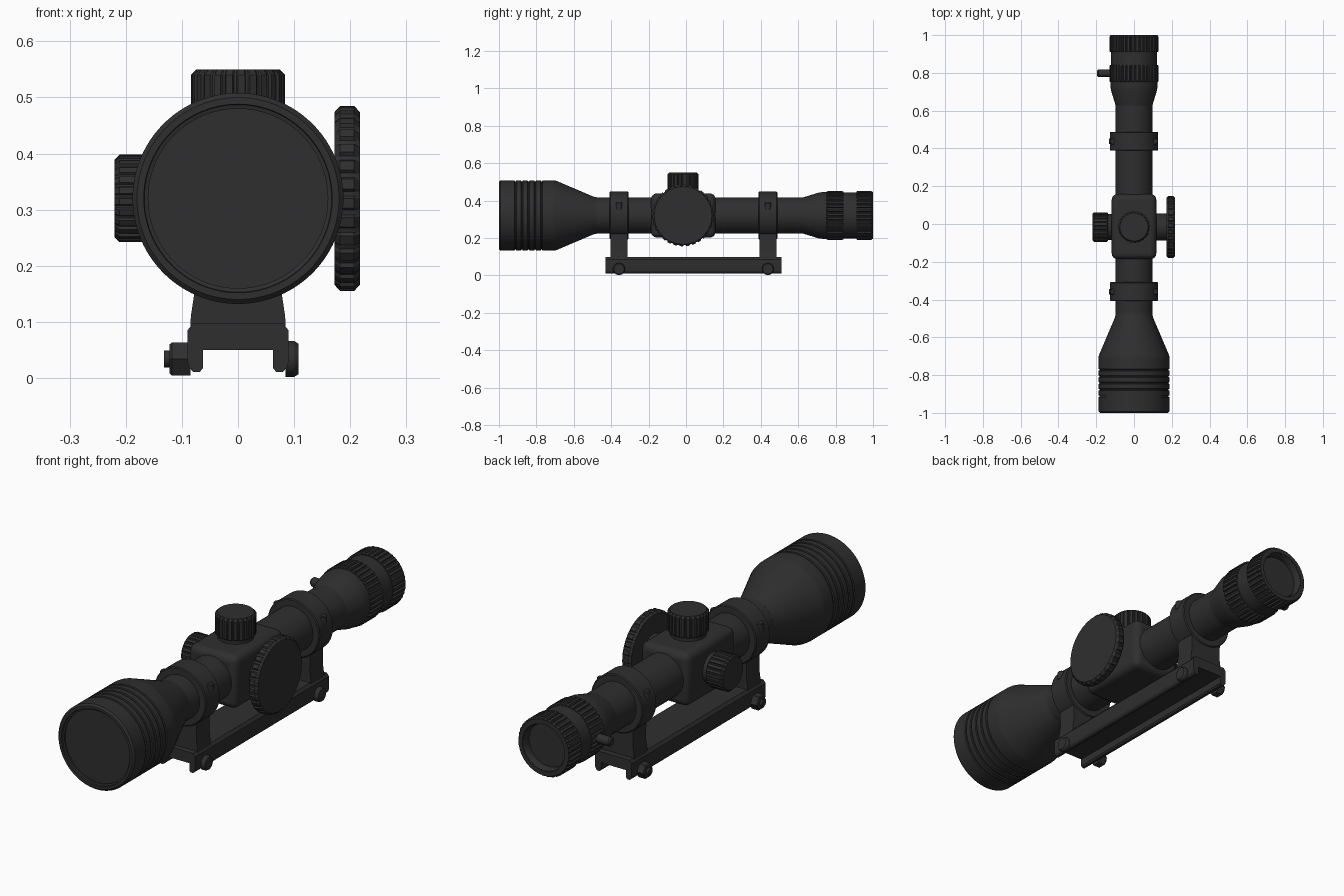
import bpy, bmesh, math

if "Cube" in bpy.data.objects:
    bpy.data.objects.remove(bpy.data.objects["Cube"])

mat = bpy.data.materials.new("matte black")
mat.diffuse_color = (0.028, 0.028, 0.028, 1)
mat.use_nodes = True
mat.node_tree.nodes["Principled BSDF"].inputs["Base Color"].default_value = mat.diffuse_color
CZ = 0.32      # height of the optical axis
TY = -0.016    # y of the turret centre


def finish(name, bm, bevel=0.0, segs=2, angle=30):
    bmesh.ops.remove_doubles(bm, verts=bm.verts, dist=1e-5)
    bmesh.ops.recalc_face_normals(bm, faces=bm.faces)
    me = bpy.data.meshes.new(name)
    bm.to_mesh(me)
    bm.free()
    me.materials.append(mat)
    ob = bpy.data.objects.new(name, me)
    bpy.context.collection.objects.link(ob)
    if bevel:
        m = ob.modifiers.new("Bevel", 'BEVEL')
        m.width, m.segments, m.limit_method = bevel, segs, 'ANGLE'
    bpy.ops.object.select_all(action='DESELECT')
    ob.select_set(True)
    bpy.context.view_layer.objects.active = ob
    bpy.ops.object.shade_smooth_by_angle(angle=math.radians(angle))
    return ob


def lathe(name, pts, axis='Y', loc=(0, 0, 0), seg=64, teeth=0, cap=1.0, duty=0.5):
    """Spin (radius, distance) points round an axis; teeth cuts grooves down to radius cap."""
    if teeth:
        ang = [((i + f) / teeth, low) for i in range(teeth)
               for f, low in ((0, False), (duty, False), (duty + 0.12, True), (0.88, True))]
    else:
        ang = [(i / seg, False) for i in range(seg)]
    bm = bmesh.new()
    rings = []
    for r, t in pts:
        ring = []
        for a, low in ang:
            q = min(r, cap) if low else r
            c, s = q * math.cos(a * math.tau), q * math.sin(a * math.tau)
            p = {'X': (t, c, s), 'Y': (c, t, s), 'Z': (c, s, t)}[axis]
            ring.append(bm.verts.new([u + v for u, v in zip(p, loc)]))
        rings.append(ring)
    n = len(ang)
    for a, b in zip(rings, rings[1:]):
        for i in range(n):
            j = (i + 1) % n
            bm.faces.new((a[i], a[j], b[j], b[i]))
    # close the ends
    for ring, p in ((rings[0], pts[0]), (rings[-1], pts[-1])):
        if p[0] > 1e-4:
            bm.faces.new(ring)
    return finish(name, bm)


def prism(name, pts, y0, y1, bevel=0.0):
    """Extrude an x-z outline along y."""
    bm = bmesh.new()
    f = bm.faces.new([bm.verts.new((x, y0, z)) for x, z in pts])
    ext = bmesh.ops.extrude_face_region(bm, geom=[f])
    for v in ext['geom']:
        if isinstance(v, bmesh.types.BMVert):
            v.co.y = y1
    return finish(name, bm, bevel)


# main tube
axis = (0, 0, CZ)
lathe("main_tube", [(0.097, -0.52), (0.097, 0.66)], loc=axis)

# objective bell with recessed lens seat and grooves
bell = [(0.160, -0.984), (0.160, -0.990), (0.167, -0.992), (0.168, -1.0), (0.180, -1.0), (0.188, -0.992)]
for y in (-0.912, -0.877, -0.842, -0.807, -0.772):
    bell += [(0.188, y - 0.005), (0.183, y - 0.003), (0.183, y + 0.003), (0.188, y + 0.005)]
bell += [(0.188, -0.71), (0.186, -0.695), (0.101, -0.495), (0.097, -0.475)]
lathe("objective_bell", bell, loc=axis, seg=96)

# eyepiece with recessed lens
lathe("eyepiece", [(0.097, 0.625), (0.101, 0.64), (0.121, 0.705), (0.125, 0.73), (0.125, 0.75),
                   (0.122, 0.755), (0.122, 0.99), (0.117, 0.998), (0.102, 0.998), (0.096, 0.985),
                   (0.096, 0.965)], loc=axis)
lathe("zoom_ring", [(0.118, 0.750), (0.127, 0.752), (0.131, 0.757), (0.131, 0.835), (0.127, 0.841),
                    (0.118, 0.842)], loc=axis, teeth=36, cap=0.123)
lathe("focus_ring", [(0.112, 0.910), (0.127, 0.911), (0.131, 0.917), (0.131, 0.990), (0.124, 1.0),
                     (0.106, 1.0), (0.100, 0.990)][:-1] + [(0.104, 0.985)],
      loc=axis, teeth=36, cap=0.123)
bpy.data.objects.remove(bpy.data.objects["focus_ring"])
# focus ring is an open band so the lens recess stays visible
band = [(0.112, 0.910), (0.127, 0.911), (0.131, 0.917), (0.131, 0.990), (0.124, 1.0), (0.104, 1.0),
        (0.097, 0.985), (0.097, 0.965), (0.0, 0.965)]
lathe("focus_ring", band, loc=axis, teeth=36, cap=0.123)
lathe("zoom_lever", [(0.020, -0.110), (0.020, -0.188), (0.014, -0.195)], 'X', (0, 0.798, CZ), 24)

# turret housing
bm = bmesh.new()
bmesh.ops.create_cube(bm, size=1)
for v in bm.verts:
    v.co = (v.co.x * 0.236, v.co.y * 0.344 - 0.014, v.co.z * 0.236 + CZ)
finish("turret_housing", bm, 0.03, 4)

# turret knobs
lathe("elevation_neck", [(0.074, 0.40), (0.074, 0.47)], 'Z', (0, TY, 0), 48)
lathe("elevation_knob", [(0.080, 0.455), (0.084, 0.459), (0.084, 0.540), (0.074, 0.550)],
      'Z', (0, TY, 0), teeth=24, cap=0.079, duty=0.55)
lathe("windage_neck", [(0.068, -0.10), (0.068, -0.15)], 'X', (0, TY, CZ), 48)
lathe("windage_knob", [(0.074, -0.138), (0.078, -0.142), (0.078, -0.211), (0.069, -0.220)],
      'X', (0, TY, CZ), teeth=24, cap=0.073, duty=0.55)

# large side focus wheel
lathe("side_wheel_neck", [(0.072, 0.10), (0.072, 0.18)], 'X', (0, TY, CZ), 48)
lathe("side_focus_wheel", [(0.154, 0.172), (0.165, 0.182), (0.165, 0.207), (0.154, 0.217)],
      'X', (0, TY, CZ), teeth=30, cap=0.159, duty=0.5)

# mount: rings, saddles, clamp screws and rail bolts
for label, y in (("front", -0.358), ("rear", 0.438)):
    lathe(label + "_ring", [(0.095, y - 0.05), (0.124, y - 0.05), (0.128, y - 0.046),
                            (0.128, y + 0.046), (0.124, y + 0.05), (0.095, y + 0.05)], loc=axis)
    prism(label + "_ring_saddle", [(-0.085, 0.09), (0.085, 0.09), (0.084, 0.11), (0.078, 0.15),
                                   (0.080, 0.25), (-0.080, 0.25), (-0.078, 0.15), (-0.084, 0.11)],
          y - 0.046, y + 0.046)
    for side, s in (("left", -1), ("right", 1)):
        lathe(f"{label}_{side}_ring_screw", [(0.017, 0.35), (0.017, 0.386), (0.014, 0.39)],
              'Z', (s * 0.111, y, 0), 20)
    lathe(label + "_bolt_head", [(0.032, 0.085), (0.032, 0.100), (0.027, 0.108)], 'X', (0, y, 0.034), 32)
    lathe(label + "_clamp_nut", [(0.034, -0.085), (0.034, -0.118), (0.030, -0.122)], 'X', (0, y, 0.034), 6)
    lathe(label + "_bolt_end", [(0.015, -0.11), (0.015, -0.132)], 'X', (0, y, 0.034), 20)

# rail base with a channel underneath
half = [(0.062, 0.05), (0.062, 0.018), (0.068, 0.011), (0.080, 0.011), (0.088, 0.020), (0.090, 0.03),
        (0.090, 0.085), (0.080, 0.098)]
prism("rail_base", half + [(-x, z) for x, z in reversed(half)], -0.43, 0.51)
